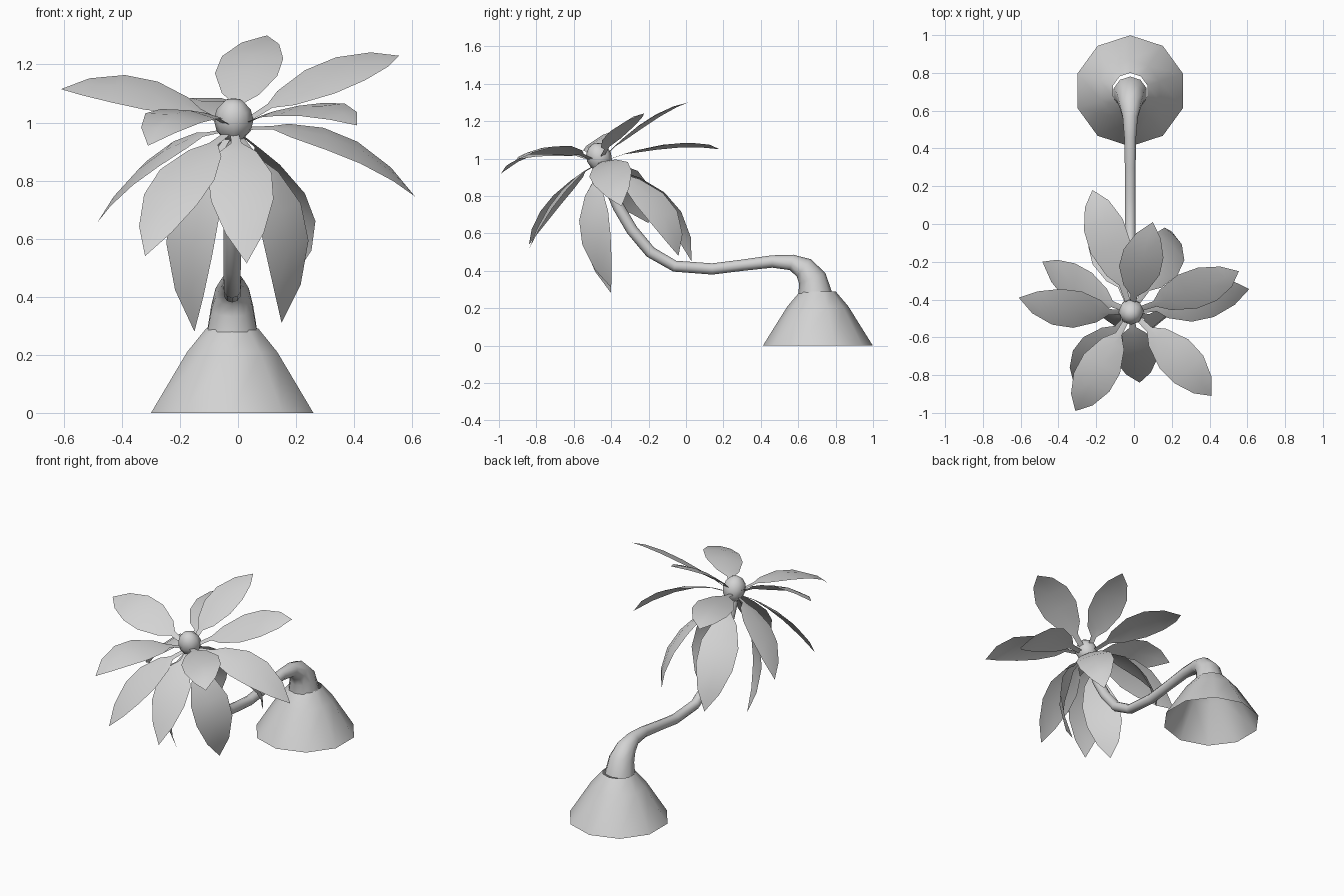
import bpy, bmesh, math
from mathutils import Vector

cube = bpy.data.objects.get("Cube")
if cube:
    bpy.data.objects.remove(cube, do_unlink=True)

CENTER_X = -0.02
CROWN = Vector((-0.015, -0.465, 0.98))
CROWN_AXIS = Vector((0, -0.5, 1))

grey = bpy.data.materials.new("plain grey")
grey.use_nodes = True
colour = (0.65, 0.65, 0.65, 1)
grey.diffuse_color = colour
for node in grey.node_tree.nodes:
    if node.type == 'BSDF_PRINCIPLED':
        node.inputs["Base Color"].default_value = colour


def make_object(name, bm, recalc=True):
    if recalc:
        bmesh.ops.recalc_face_normals(bm, faces=bm.faces)
    mesh = bpy.data.meshes.new(name)
    bm.to_mesh(mesh)
    bm.free()
    mesh.materials.append(grey)
    obj = bpy.data.objects.new(name, mesh)
    bpy.context.collection.objects.link(obj)
    bpy.ops.object.select_all(action='DESELECT')
    obj.select_set(True)
    bpy.context.view_layer.objects.active = obj
    bpy.ops.object.shade_smooth_by_angle(angle=math.radians(60))
    return obj


def loft(name, stations, sides=10):
    """Open tube through (y, z, radius) stations in the middle plane."""
    bm = bmesh.new()
    rings = []
    points = [Vector((CENTER_X, y, z)) for y, z, r in stations]
    for i, (point, station) in enumerate(zip(points, stations)):
        along = points[min(i + 1, len(points) - 1)] - points[max(i - 1, 0)]
        along.normalize()
        across = Vector((0, along.z, -along.y))
        ring = []
        for k in range(sides):
            a = math.pi / 2 + math.tau * k / sides
            offset = Vector((math.cos(a), 0, 0)) + across * math.sin(a)
            ring.append(bm.verts.new(point + offset * station[2]))
        rings.append(ring)
    for low, high in zip(rings, rings[1:]):
        for k in range(sides):
            n = (k + 1) % sides
            bm.faces.new((low[k], low[n], high[n], high[k]))
    return make_object(name, bm)


# Flared hollow base
base = [(0.705, 0, 0.294), (0.705, 0.21, 0.163), (0.705, 0.29, 0.095)]
loft("flared_base", base)

# Bent trunk, thick at the base and slim towards the crown
trunk = [(0.69, 0.27, 0.092), (0.675, 0.36, 0.076), (0.63, 0.415, 0.06),
         (0.565, 0.445, 0.042), (0.46, 0.45, 0.033), (0.3, 0.43, 0.03),
         (0.14, 0.41, 0.03), (-0.06, 0.425, 0.03), (-0.19, 0.5, 0.031),
         (-0.29, 0.62, 0.031), (-0.36, 0.74, 0.031), (-0.42, 0.88, 0.031),
         (-0.46, 0.98, 0.03)]
loft("bent_trunk", trunk)

# Rounded bud in the middle of the crown
bm = bmesh.new()
bmesh.ops.create_uvsphere(bm, u_segments=8, v_segments=6, radius=0.068)
bud = make_object("crown_bud", bm)
bud.scale = (1, 1, 1.15)
bud.rotation_euler = (0.35, 0, 0)
bud.location = CROWN + Vector((0, 0, 0.028))

# Leaf outline: position along the leaf and half width
OUTLINE = [(0, 0.012), (0.17, 0.018), (0.25, 0.066), (0.43, 0.11),
           (0.62, 0.108), (0.83, 0.066), (1, 0)]


def make_leaf(name, middle, tip):
    """Arched sheet from the crown through the middle point to the tip."""
    middle, tip = Vector(middle), Vector(tip)
    halfway = (CROWN + tip) / 2
    bulge = middle - halfway
    control = halfway + bulge * 2
    facing = CROWN_AXIS + bulge * 6
    side = (tip - CROWN).cross(facing).normalized()
    normal = side.cross(tip - CROWN).normalized()
    bm = bmesh.new()
    rows = []
    for t, half in OUTLINE:
        p = CROWN * (1 - t) ** 2 + control * (2 * t * (1 - t)) + tip * t * t
        if half == 0:
            rows.append([bm.verts.new(p)] * 3)
            continue
        drop = normal * half * 0.12
        rows.append([bm.verts.new(p - side * half - drop),
                     bm.verts.new(p),
                     bm.verts.new(p + side * half - drop)])
    for a, b in zip(rows, rows[1:]):
        for k in range(2):
            corners = [a[k], a[k + 1], b[k + 1], b[k]]
            bm.faces.new(list(dict.fromkeys(corners)))
    bm.normal_update()
    if sum((f.normal.dot(normal) for f in bm.faces)) < 0:
        bmesh.ops.reverse_faces(bm, faces=bm.faces)
    make_object(name, bm, recalc=False)


# Leaves: name, middle of the rib, tip
LEAVES = [
    ("right_spread", (-0.34, -0.455, 1.115), (-0.61, -0.39, 1.115)),
    ("left_raised", (0.32, -0.35, 1.17), (0.555, -0.25, 1.23)),
    ("front_left_spread", (0.24, -0.72, 1.06), (0.41, -0.91, 0.99)),
    ("left_drooping", (0.35, -0.41, 0.94), (0.61, -0.345, 0.745)),
    ("back_raised", (0.035, -0.22, 1.2), (0.1, 0.01, 1.3)),
    ("front_right_spread", (-0.19, -0.78, 1.04), (-0.31, -0.99, 0.92)),
    ("right_drooping", (-0.29, -0.34, 0.88), (-0.485, -0.2, 0.655)),
    ("front_right_drooping", (-0.2, -0.69, 0.8), (-0.32, -0.84, 0.54)),
    ("right_hanging", (-0.165, -0.5, 0.65), (-0.15, -0.4, 0.28)),
    ("front_drooping", (0.01, -0.69, 0.8), (0.03, -0.84, 0.515)),
    ("left_hanging", (0.165, -0.5, 0.65), (0.15, -0.4, 0.31)),
    ("back_left_hanging", (0.18, -0.16, 0.76), (0.2, -0.04, 0.48)),
    ("back_right_hanging", (-0.14, -0.12, 0.77), (-0.15, 0.03, 0.45)),
    ("back_right_spread", (-0.14, -0.08, 1.08), (-0.22, 0.18, 1.05)),
]
for leaf_name, middle, tip in LEAVES:
    make_leaf(leaf_name + "_leaf", middle, tip)
